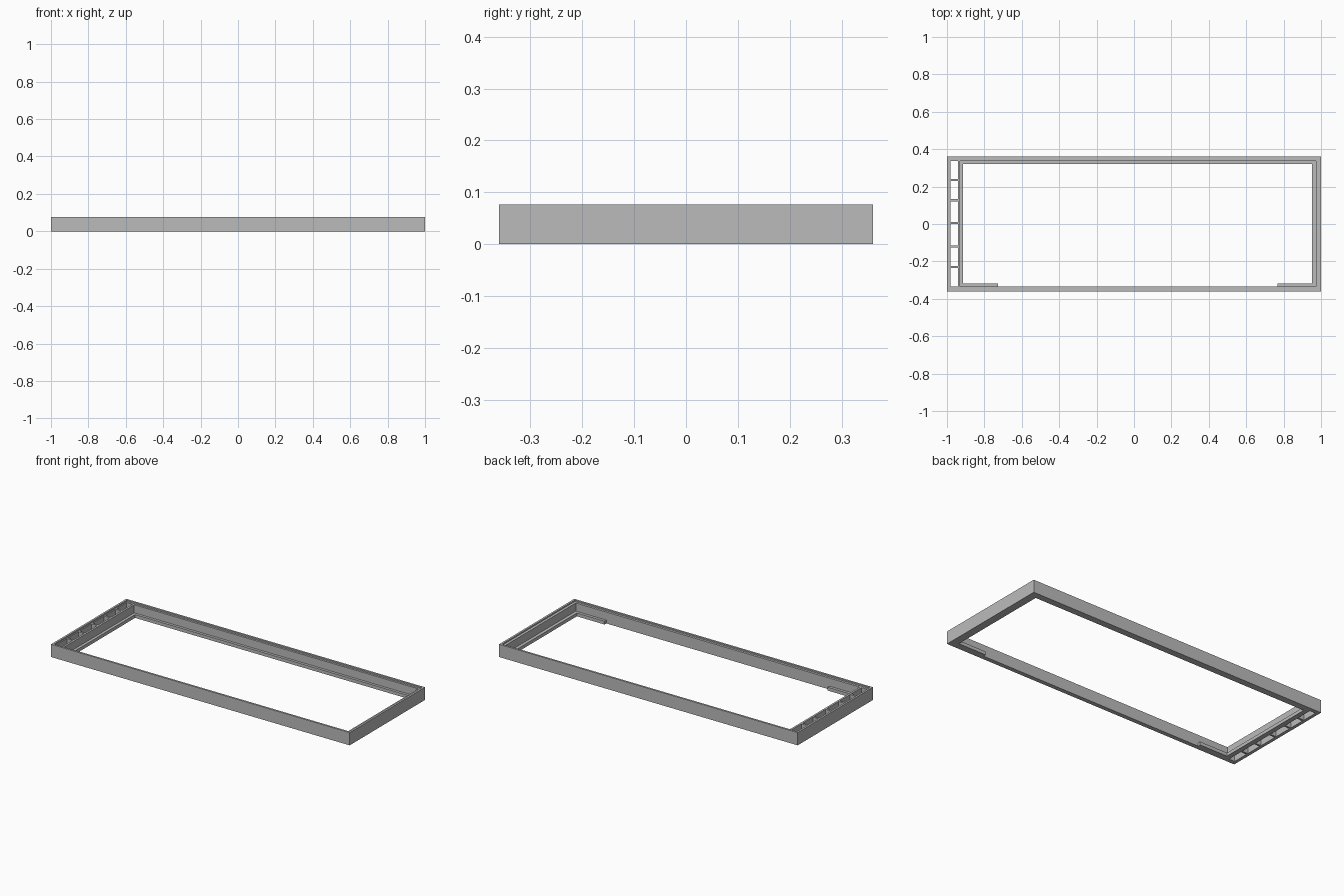
import bpy
import bmesh

cube = bpy.data.objects.get("Cube")
if cube:
    bpy.data.objects.remove(cube, do_unlink=True)

grey = bpy.data.materials.new("neutral grey")
grey.use_nodes = True
colour = (0.5, 0.5, 0.5, 1)
grey.diffuse_color = colour
grey.node_tree.nodes["Principled BSDF"].inputs["Base Color"].default_value = colour


def add_object(name, bm):
    bmesh.ops.recalc_face_normals(bm, faces=bm.faces)
    mesh = bpy.data.meshes.new(name)
    bm.to_mesh(mesh)
    bm.free()
    mesh.materials.append(grey)
    obj = bpy.data.objects.new(name, mesh)
    bpy.context.collection.objects.link(obj)
    return obj


def box(name, x0, x1, y0, y1, z0, z1):
    bm = bmesh.new()
    bmesh.ops.create_cube(bm, size=1)
    for v in bm.verts:
        v.co.x = x0 if v.co.x < 0 else x1
        v.co.y = y0 if v.co.y < 0 else y1
        v.co.z = z0 if v.co.z < 0 else z1
    return add_object(name, bm)


def ring_frame(name, loops):
    """Closed rectangular frame from successive (rectangle, height) loops."""
    bm = bmesh.new()
    rings = []
    for (x0, x1, y0, y1), z in loops:
        corners = ((x0, y0), (x1, y0), (x1, y1), (x0, y1))
        rings.append([bm.verts.new((x, y, z)) for x, y in corners])
    for a, b in zip(rings, rings[1:] + rings[:1]):
        for i in range(4):
            j = (i + 1) % 4
            bm.faces.new((a[i], a[j], b[j], b[i]))
    return add_object(name, bm)


TOP = 0.077      # rim height
STEP = 0.069     # height of the recessed shoulder
LEDGE = 0.02     # thickness of the inner support ledge

# Outer frame with a raised lip and a recessed shoulder inside it
outer = (-1, 1, -0.36, 0.36)
lip = (-0.988, 0.988, -0.348, 0.348)
left, right, front, back = inner = (-0.981, 0.972, -0.334, 0.336)
ring_frame("outer_frame", [(outer, 0), (outer, TOP), (lip, TOP),
                           (lip, STEP), (inner, STEP), (inner, 0)])

# Long divider that closes off the row of compartments
wall_in, wall_out = -0.942, -0.93
box("compartment_wall", wall_in, wall_out, front, back, 0, STEP)

# Short partitions between the compartments
for i, y in enumerate((-0.23, -0.12, 0.005, 0.127, 0.235)):
    box(f"partition_{i + 1}", left, wall_in, y - 0.006, y + 0.006, 0, STEP)

# Support ledges along three sides
ledge_left, ledge_right, ledge_back, ledge_front = -0.913, 0.953, 0.32, -0.317
box("back_ledge", wall_out, right, ledge_back, back, 0, LEDGE)
box("right_end_ledge", wall_out, ledge_left, front, ledge_back, 0, LEDGE)
box("left_end_ledge", ledge_right, right, front, ledge_back, 0, LEDGE)

# Short ledge returns at both front corners
box("front_ledge_right", ledge_left, -0.727, front, ledge_front, 0, LEDGE)
box("front_ledge_left", 0.767, ledge_right, front, ledge_front, 0, LEDGE)
